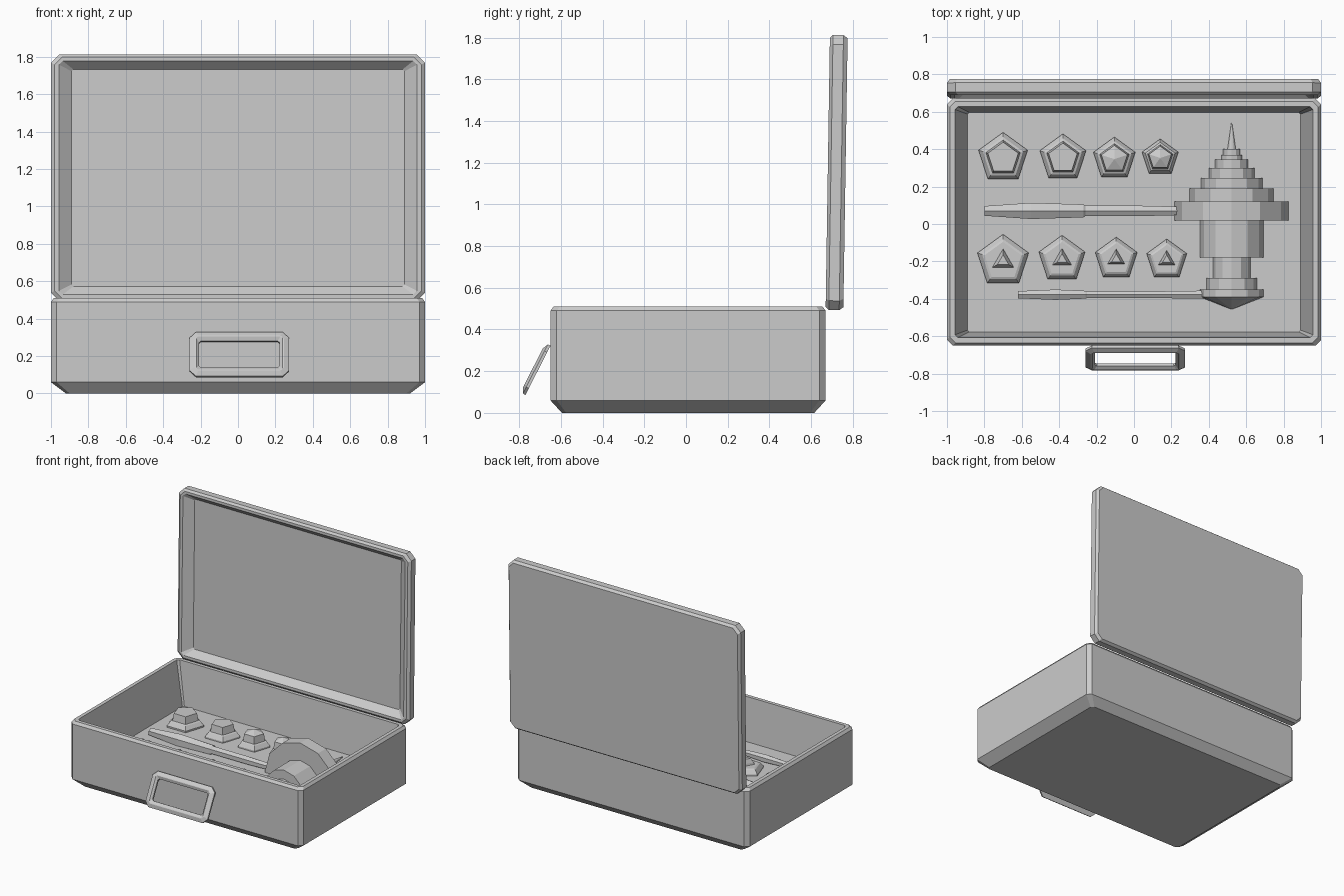
import bpy
from math import sin, cos, pi, radians
from mathutils import Matrix

if "Cube" in bpy.data.objects:
    bpy.data.objects.remove(bpy.data.objects["Cube"])


def loft(name, loops, closed=False, matrix=None):
    """Skin equal-length point loops; cap both ends, or join the ends if closed."""
    n, m = len(loops[0]), len(loops)
    verts = [p for loop in loops for p in loop]
    faces = []
    for i in range(m if closed else m - 1):
        a, b = i * n, ((i + 1) % m) * n
        faces += [(a + k, a + (k + 1) % n, b + (k + 1) % n, b + k) for k in range(n)]
    if not closed:
        faces += [tuple(reversed(range(n))), tuple(range((m - 1) * n, m * n))]
    mesh = bpy.data.meshes.new(name)
    mesh.from_pydata(verts, [], faces)
    ob = bpy.data.objects.new(name, mesh)
    bpy.context.collection.objects.link(ob)
    if matrix:
        ob.matrix_world = matrix
    return ob


def rect(hx, hy, c, z):
    """Rectangle with cut corners."""
    return [(hx - c, -hy, z), (hx, -hy + c, z), (hx, hy - c, z), (hx - c, hy, z),
            (-hx + c, hy, z), (-hx, hy - c, z), (-hx, -hy + c, z), (-hx + c, -hy, z)]


def poly(n, r, z, start=pi / 2):
    return [(r * cos(start + 2 * pi * k / n), r * sin(start + 2 * pi * k / n), z)
            for k in range(n)]


def half_round(r, z, n=6, sink=-.02):
    """Upper half of a round section, with a short skirt below the floor."""
    arc = [(r * cos(pi * k / n), r * sin(pi * k / n), z) for k in range(n + 1)]
    return [(r, sink, z)] + arc + [(-r, sink, z)]


def place(x, y, z, rx=0.0, ry=0.0):
    return (Matrix.Translation((x, y, z)) @ Matrix.Rotation(radians(rx), 4, 'X')
            @ Matrix.Rotation(radians(ry), 4, 'Y'))


FLOOR = 0.175

# Case base: chamfered bottom, thin rim, sloping inner walls
loft("case_base", [rect(.92, .605, .02, 0), rect(1, .66, .03, .06),
                   rect(1, .66, .03, .49), rect(.985, .645, .03, .51),
                   rect(.957, .617, .015, .51), rect(.89, .587, .01, FLOOR)],
     matrix=place(0, .01, 0))

# Open lid: shallow tray stood upright, leaning slightly back
loft("case_lid", [rect(.985, .645, .04, 0), rect(1, .66, .045, .02),
                  rect(1, .66, .045, .07), rect(.98, .645, .04, .085),
                  rect(.957, .625, .02, .085), rect(.89, .58, .01, .035)],
     matrix=place(0, .765, 1.152, 89.1))

# Handle: bevelled frame hanging from the front wall
loft("handle", [rect(.24, .105, .02, .027), rect(.267, .132, .035, .014),
                rect(.267, .132, .035, 0), rect(.215, .08, .01, 0),
                rect(.215, .08, .01, .014), rect(.23, .1, .01, .027)],
     closed=True, matrix=place(.007, -.71, .204, 63))

# Back row of pentagonal bits: flat tops, then pointed tops
for i, (x, y, r) in enumerate([(-.7, .352, .138), (-.38, .352, .13),
                               (-.105, .347, .118), (.14, .353, .102)]):
    loops = [poly(5, r, -.01), poly(5, r, .012), poly(5, r * .82, .04),
             poly(5, r * .7, .045), poly(5, r * .62, .1)]
    if i > 1:
        loops.append(poly(5, .002, .125))
    loft(f"pentagon_bit_{i + 1}", loops, matrix=place(x, y, FLOOR))

# Front row of bits: pentagonal foot with a triangular peg
for i, (x, y, r) in enumerate([(-.7, -.199, .144), (-.385, -.19, .13),
                               (-.095, -.188, .118), (.175, -.193, .113)]):
    m = place(x, y, FLOOR)
    loft(f"triangle_bit_foot_{i + 1}",
         [poly(5, r, -.01), poly(5, r, .012), poly(5, r * .82, .04),
          poly(5, r * .72, .045)], matrix=m)
    loft(f"triangle_bit_peg_{i + 1}",
         [poly(3, r * .5, .03), poly(3, r * .42, .06), poly(3, r * .24, .09)], matrix=m)

# Two slim drivers lying along x: swollen grip, narrow shaft
for name, y, prof in [
        ("long_driver", .07, [(-.8, .03), (-.55, .05), (-.27, .04),
                              (-.26, .032), (.04, .032), (.24, .026)]),
        ("short_driver", -.378, [(-.62, .022), (-.42, .032), (-.26, .024),
                                 (-.25, .02), (.1, .02), (.42, .026)])]:
    loft(name, [poly(6, r, x, 0) for x, r in prof],
         matrix=place(0, y, FLOOR + .025, 0, 90))

# Stepped turned tool along y, half sunk in the floor
profile = [(-.455, .005), (-.39, .17), (-.35, .17), (-.35, .135), (-.29, .135),
           (-.29, .1), (-.18, .1), (-.18, .17), (.02, .17), (.02, .305),
           (.12, .305), (.12, .225), (.19, .225), (.19, .165), (.245, .165),
           (.245, .122), (.3, .122), (.3, .088), (.345, .088), (.345, .055),
           (.37, .055), (.37, .045), (.4, .045), (.4, .022), (.54, .002)]
loft("stepped_tool", [half_round(r, -y) for y, r in reversed(profile)],
     matrix=place(.522, 0, FLOOR + .005, 90))
